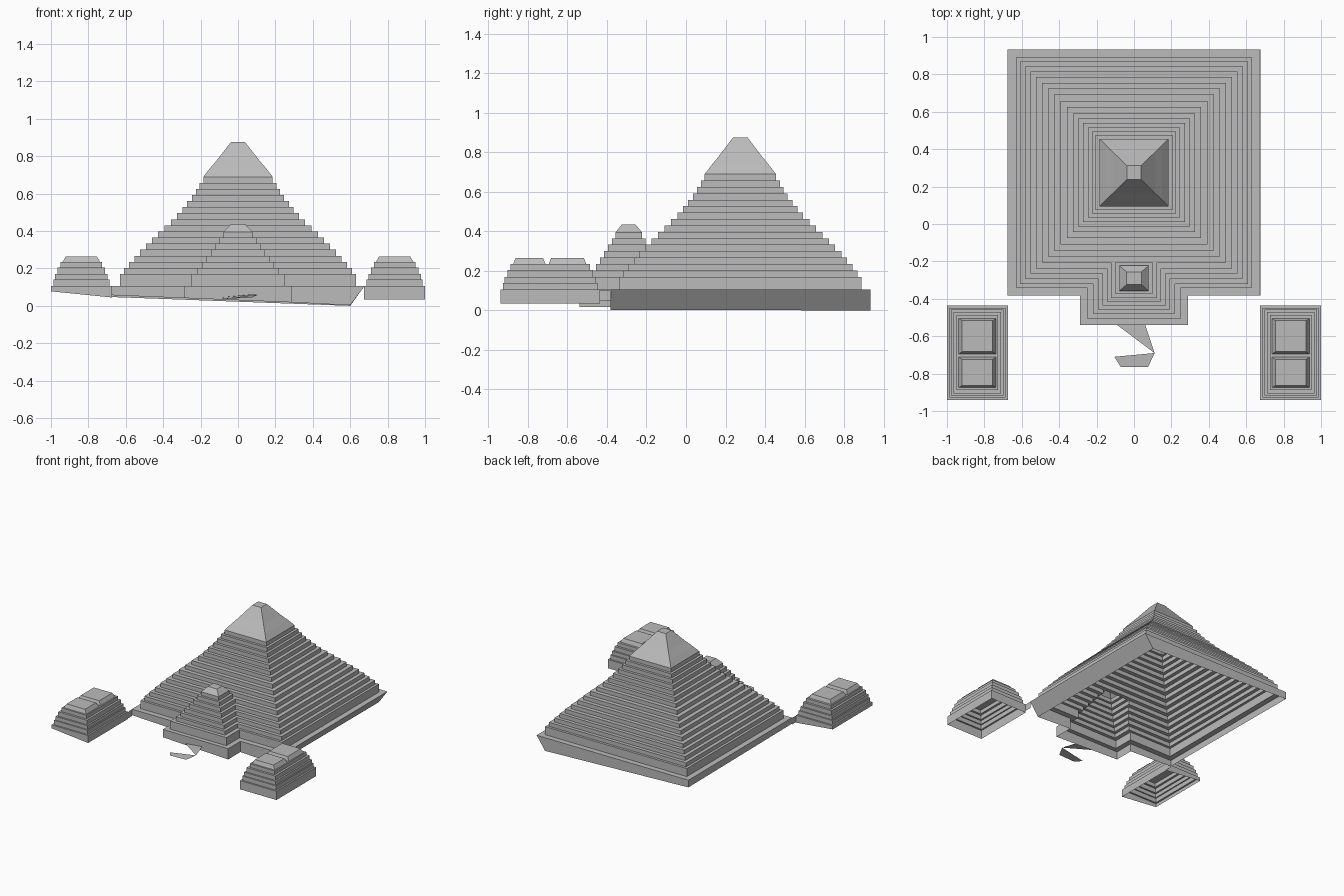
import bpy
import bmesh

cube = bpy.data.objects.get("Cube")
if cube:
    bpy.data.objects.remove(cube, do_unlink=True)

stone = bpy.data.materials.new("grey_stone")
stone.use_nodes = True
GREY = (0.5, 0.5, 0.5, 1)
stone.diffuse_color = GREY
stone.node_tree.nodes["Principled BSDF"].inputs["Base Color"].default_value = GREY


def build(name, stacks, plates=()):
    """Make an open shell from stacks of (loops, capped) plus loose flat plates."""
    bm = bmesh.new()
    for loops, capped in stacks:
        rings = [[bm.verts.new(p) for p in loop] for loop in loops]
        n = len(rings[0])
        for low, high in zip(rings, rings[1:]):
            for i in range(n):
                j = (i + 1) % n
                bm.faces.new((low[i], low[j], high[j], high[i]))
        if capped:
            bm.faces.new(rings[-1])
    for plate in plates:
        bm.faces.new([bm.verts.new(p) for p in plate])
    mesh = bpy.data.meshes.new(name)
    bm.to_mesh(mesh)
    bm.free()
    mesh.materials.append(stone)
    obj = bpy.data.objects.new(name, mesh)
    bpy.context.collection.objects.link(obj)
    return obj


def interp(profile, z):
    for (z0, w0), (z1, w1) in zip(profile, profile[1:]):
        if z <= z1:
            return w0 + (w1 - w0) * (z - z0) / (z1 - z0)
    return profile[-1][1]


def rect(x0, x1, y0, y1, z):
    return [(x0, y0, z), (x1, y0, z), (x1, y1, z), (x0, y1, z)]


# Half widths by height
MAIN = [(0.1, 0.675), (0.105, 0.675), (0.17, 0.63), (0.2, 0.612), (0.3, 0.525),
        (0.4, 0.425), (0.5, 0.32), (0.6, 0.24), (0.69, 0.185)]
FRONT = [(0.1, 0.29), (0.105, 0.29), (0.17, 0.25), (0.2, 0.22), (0.3, 0.145),
         (0.4, 0.075), (0.435, 0.04)]
MAIN_Y, FRONT_Y = 0.275, -0.29


def main_rect(w, z):
    return rect(-w, w, MAIN_Y - 0.975 * w, MAIN_Y + 0.975 * w, z)


def front_rect(w, z):
    return rect(-w, w, FRONT_Y - 0.86 * w, FRONT_Y + 0.86 * w, z)


def joined(z_width, z):
    """Outline of the big pyramid with the small one projecting at the front."""
    w, f = interp(MAIN, z_width), interp(FRONT, z_width)
    a, b, c, d = main_rect(w, z)
    y, tip = a[1], FRONT_Y - 0.86 * f
    return [a, (-f, y, z), (-f, tip, z), (f, tip, z), (f, y, z), b, c, d]


levels = [0.105] + [0.17 + 0.0325 * i for i in range(17)]
SPLIT = 6

# Lower courses with an uneven foot
foot = [(min(x, 0.6), y, max(0, 0.03 - 0.04 * x - (0.01 if y > 0 else 0)))
        for x, y, z in joined(0.105, 0)]
lower = [foot, joined(0.105, 0.105)]
for z0, z1 in zip(levels[:SPLIT], levels[1:SPLIT + 1]):
    lower += [joined(z1, z0), joined(z1, z1)]
build("lower_steps", [(lower, False)])

# Upper courses and smooth tip of the big pyramid
zs = levels[SPLIT]
upper = [main_rect(interp(MAIN, zs), zs)]
for z0, z1 in zip(levels[SPLIT:], levels[SPLIT + 1:]):
    w = interp(MAIN, z1)
    upper += [main_rect(w, z0), main_rect(w, z1)]
upper += [main_rect(w, z) for z, w in ((0.735, 0.15), (0.78, 0.112), (0.875, 0.038))]
build("upper_steps", [(upper, True)])

# Top of the small front pyramid
f = interp(FRONT, zs)
edge = main_rect(interp(MAIN, zs), zs)[0][1]
small = [rect(-f, f, FRONT_Y - 0.86 * f, edge, zs)]
for z0, z1 in ((zs, 0.365), (0.365, 0.395)):
    w = interp(FRONT, z1)
    small += [front_rect(w, z0), front_rect(w, z1)]
small.append(front_rect(0.04, 0.435))
build("front_pyramid_top", [(small, True)])

# Side monuments: stepped base with two tapered blocks
SIDE_X, SIDE_Y = 0.8375, -0.6875


def side_rect(inset, z, cx):
    return rect(cx - 0.1625 + inset, cx + 0.1625 - inset,
                SIDE_Y - 0.2525 + inset, SIDE_Y + 0.2525 - inset, z)


for side, label in ((-1, "right"), (1, "left")):
    cx = side * SIDE_X
    bottom = [(x, y, 0.035 if side > 0 else 0.045 - 0.1 * (x + 0.675))
              for x, y, z in side_rect(0, 0, cx)]
    loops = [bottom, side_rect(0, 0.105, cx)]
    for inset, z0, z1 in ((0.013, 0.105, 0.14), (0.022, 0.14, 0.17),
                          (0.035, 0.17, 0.205), (0.052, 0.205, 0.235)):
        loops += [side_rect(inset, z0, cx), side_rect(inset, z1, cx)]
    blocks = []
    for y0, y1 in ((-0.875, -0.712), (-0.695, -0.505)):
        blocks.append(([rect(cx - 0.1, cx + 0.1, y0, y1, 0.235),
                        rect(cx - 0.082, cx + 0.082, y0 + 0.012, y1 - 0.012, 0.265)], True))
    build(label + "_side_monument", [(loops, True)] + blocks)

    # Thin link to the big pyramid
    x = side * 0.675
    build(label + "_link", [], [[(x, -0.45, 0.05), (x, -0.38, 0.05),
                                 (x, -0.38, 0.105), (x, -0.45, 0.1)]])

# Bent path in front
build("front_path", [], [
    [(-0.09, -0.54, 0.045), (0.11, -0.69, 0.06), (0.06, -0.54, 0.06)],
    [(-0.105, -0.71, 0.035), (-0.07, -0.765, 0.04), (0.075, -0.765, 0.045), (0.11, -0.69, 0.06)],
])
